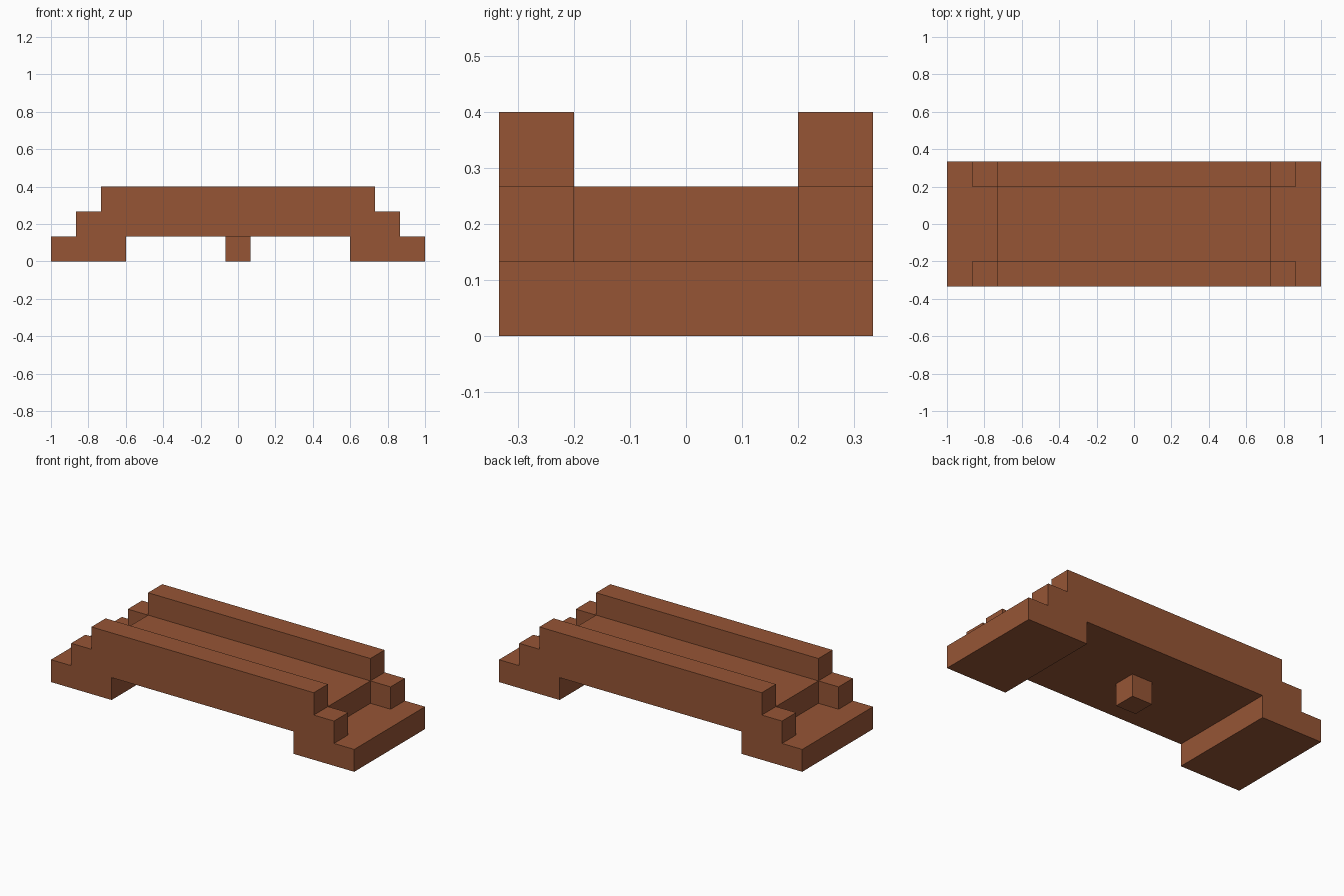
import bpy
import bmesh

default_cube = bpy.data.objects.get("Cube")
if default_cube:
    bpy.data.objects.remove(default_cube, do_unlink=True)

U = 2 / 15  # block size

# Single brown material
brown = bpy.data.materials.new("brown_wood")
brown.use_nodes = True
colour = (0.306, 0.091, 0.036, 1)
brown.diffuse_color = colour
shader = next(n for n in brown.node_tree.nodes if n.type == "BSDF_PRINCIPLED")
shader.inputs["Base Color"].default_value = colour


def extruded(name, half_profile, half_depth):
    """Mirror a half profile (x, z in blocks) and extrude it along y."""
    profile = half_profile + [(-x, z) for x, z in reversed(half_profile)]
    bm = bmesh.new()
    face = bm.faces.new([bm.verts.new((x * U, -half_depth * U, z * U)) for x, z in profile])
    ext = bmesh.ops.extrude_face_region(bm, geom=[face])
    verts = [g for g in ext["geom"] if isinstance(g, bmesh.types.BMVert)]
    bmesh.ops.translate(bm, verts=verts, vec=(0, 2 * half_depth * U, 0))
    bmesh.ops.recalc_face_normals(bm, faces=bm.faces)
    mesh = bpy.data.meshes.new(name)
    bm.to_mesh(mesh)
    bm.free()
    mesh.materials.append(brown)
    obj = bpy.data.objects.new(name, mesh)
    bpy.context.collection.objects.link(obj)
    return obj


# Stepped bridge body with an opening underneath
bridge = extruded("bridge_body", [
    (4.5, 1), (4.5, 0), (7.5, 0), (7.5, 1),
    (6.5, 1), (6.5, 2), (5.5, 2), (5.5, 3)], 2.5)

# Walkway channel cut between the two railings
cutter = extruded("walkway_cutter", [(5.5, 2), (5.5, 1), (9, 1), (9, 4)], 1.5)
cutter.hide_render = True
cut = bridge.modifiers.new("walkway", "BOOLEAN")
cut.operation = "DIFFERENCE"
cut.solver = "EXACT"
cut.object = cutter
bpy.context.view_layer.objects.active = bridge
bpy.ops.object.modifier_apply(modifier=cut.name)
bpy.data.objects.remove(cutter, do_unlink=True)

# Small support under the middle of the deck
extruded("centre_support", [(0.5, 0), (0.5, 1)], 0.5)
